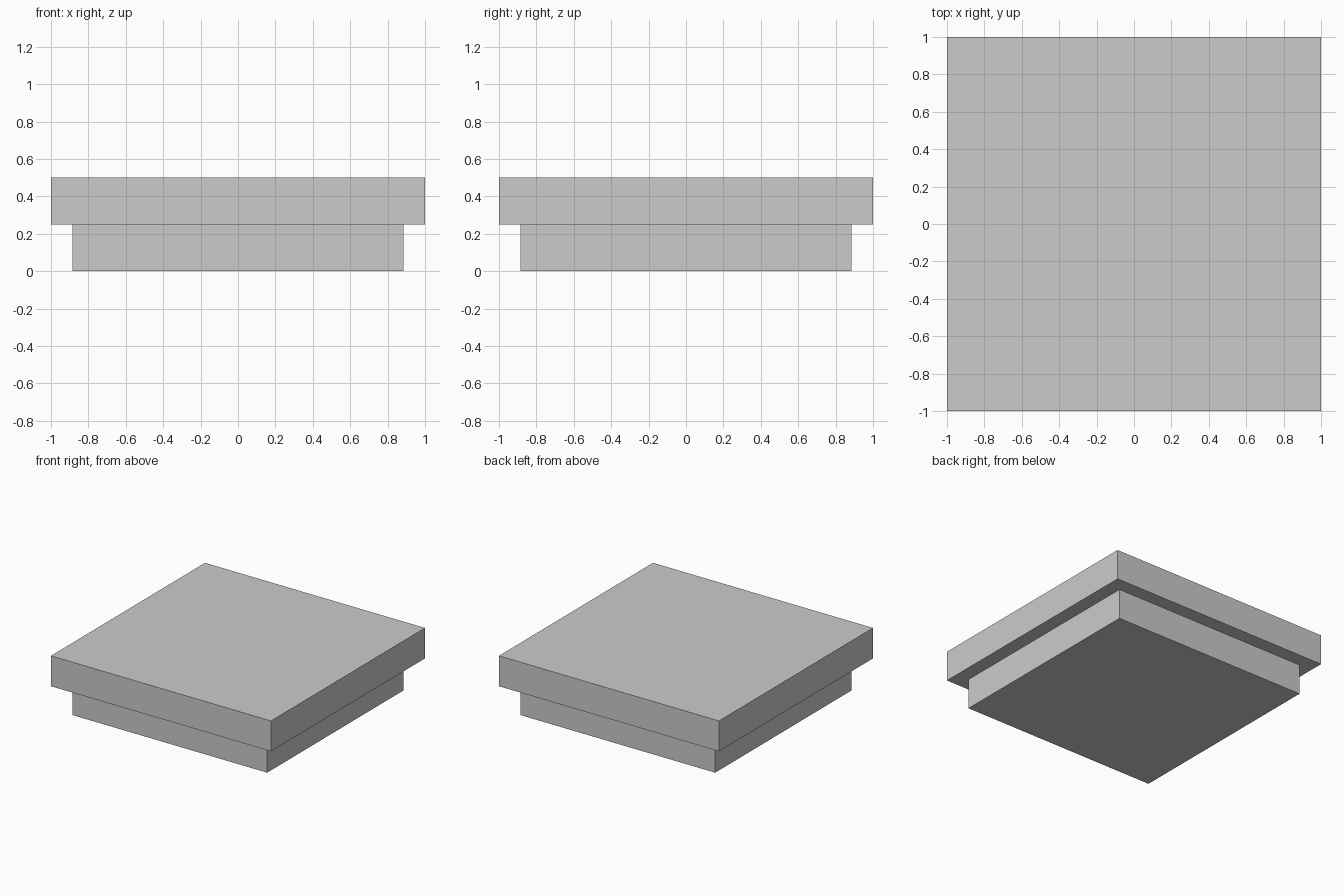
import bpy

if "Cube" in bpy.data.objects:
    bpy.data.objects.remove(bpy.data.objects["Cube"])


def slab(name, width, z0, z1):
    """Square slab centred on the origin, from z0 to z1."""
    bpy.ops.mesh.primitive_cube_add(size=1, location=(0, 0, (z0 + z1) / 2))
    obj = bpy.context.object
    obj.name = name
    obj.scale = (width, width, z1 - z0)
    bpy.ops.object.transform_apply(location=False, rotation=False, scale=True)
    return obj


# Narrower base block
slab("lower_base", 1.77, 0.0, 0.25)

# Wider overhanging top slab
slab("upper_slab", 2.0, 0.25, 0.5)
